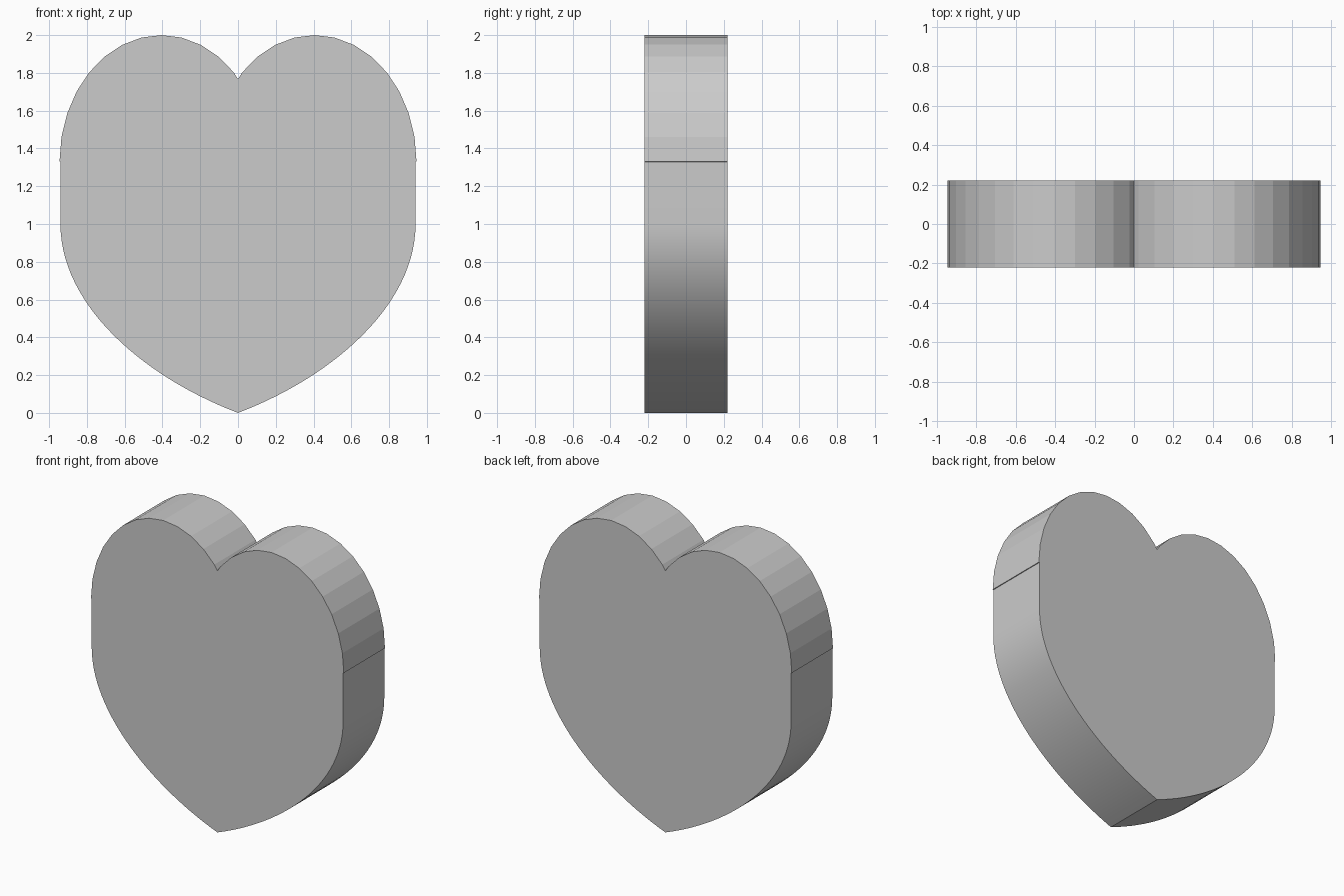
import bpy, bmesh, math
from mathutils import Vector
from mathutils.geometry import interpolate_bezier

if "Cube" in bpy.data.objects:
    bpy.data.objects.remove(bpy.data.objects["Cube"])

HALF_DEPTH = 0.22
CX, CZ, RX, RZ = 0.405, 1.33, 0.54, 0.67   # lobe ellipse

# Right half: notch, faceted lobe, small step, straight side, smooth curve to the tip
half = [(0.0, 1.767)]
for i in range(12, -1, -1):
    a = math.radians(i * 11.25)
    half.append((CX + RX * math.cos(a), CZ + RZ * math.sin(a)))
half.append((0.94, CZ - 0.001))
lower = interpolate_bezier(Vector((0.94, 1.0)), Vector((0.94, 0.57)),
                           Vector((0.5, 0.19)), Vector((0.0, 0.0)), 29)
half += [(p.x, p.y) for p in lower]

# Mirror to the full outline
outline = half + [(-x, z) for x, z in reversed(half[1:-1])]

# Extruded heart
bm = bmesh.new()
face = bm.faces.new([bm.verts.new((x, -HALF_DEPTH, z)) for x, z in outline])
ext = bmesh.ops.extrude_face_region(bm, geom=[face], use_keep_orig=True)
moved = [g for g in ext["geom"] if isinstance(g, bmesh.types.BMVert)]
bmesh.ops.translate(bm, verts=moved, vec=(0, 2 * HALF_DEPTH, 0))
bmesh.ops.recalc_face_normals(bm, faces=bm.faces)
mesh = bpy.data.meshes.new("heart")
bm.to_mesh(mesh)
bm.free()

heart = bpy.data.objects.new("heart", mesh)
bpy.context.collection.objects.link(heart)
bpy.context.view_layer.objects.active = heart
heart.select_set(True)
# Facets on the lobes stay flat, the lower body is smooth
bpy.ops.object.shade_smooth_by_angle(angle=math.radians(6))
